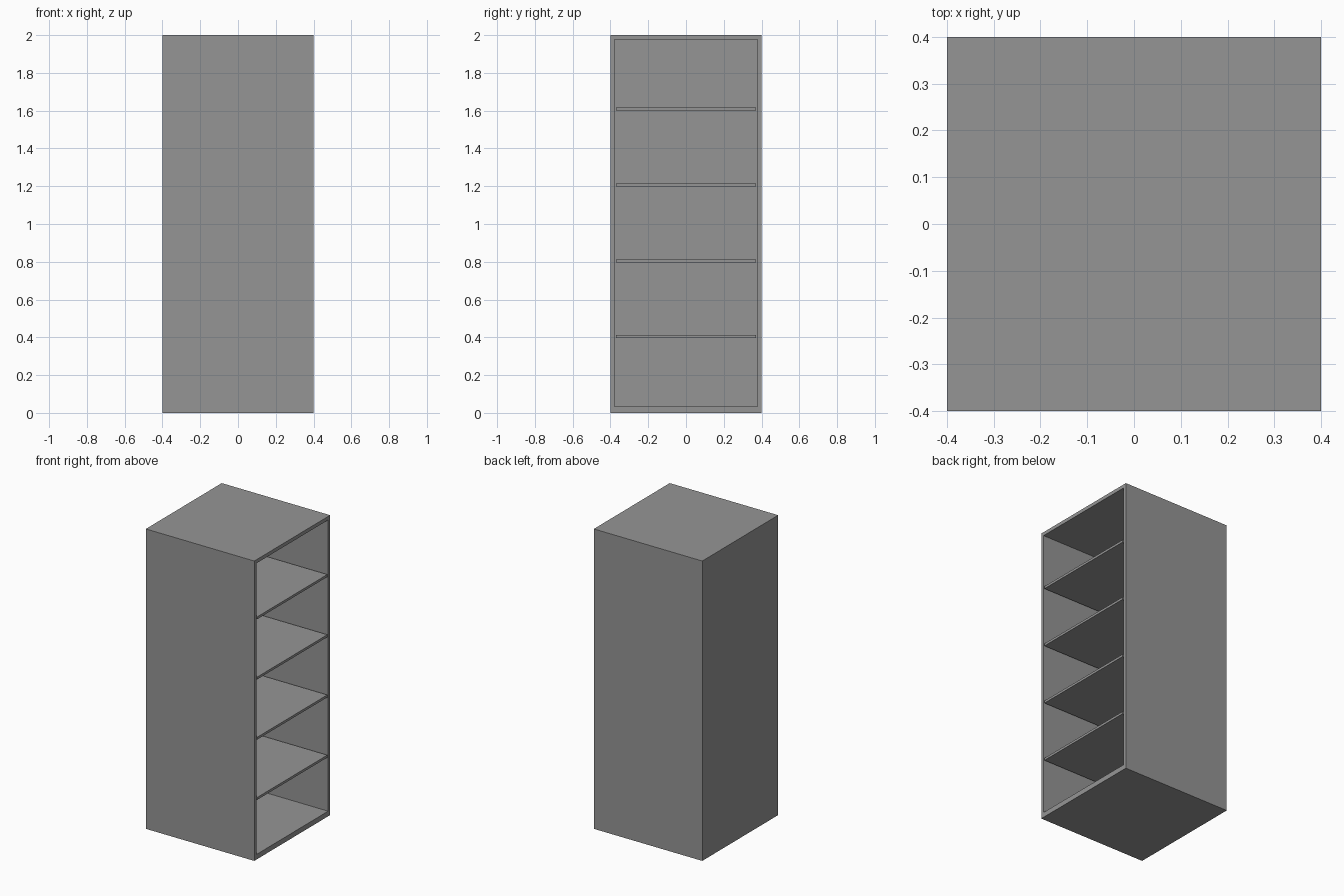
import bpy
import bmesh

cube = bpy.data.objects.get("Cube")
if cube:
    bpy.data.objects.remove(cube, do_unlink=True)

HALF, HEIGHT = 0.4, 2.0
WALL, BASE, TOP = 0.03, 0.034, 0.024
SHELF = 0.016

grey = bpy.data.materials.new("plain grey")
grey.use_nodes = True
colour = (0.3, 0.3, 0.3, 1)
grey.diffuse_color = colour
grey.node_tree.nodes["Principled BSDF"].inputs["Base Color"].default_value = colour


def box(bm, low, high):
    """Add an axis-aligned box between two corners."""
    verts = bmesh.ops.create_cube(bm, size=1)["verts"]
    for v in verts:
        for i in range(3):
            v.co[i] = high[i] if v.co[i] > 0 else low[i]


def finish(bm, name):
    mesh = bpy.data.meshes.new(name)
    bm.to_mesh(mesh)
    bm.free()
    mesh.materials.append(grey)
    obj = bpy.data.objects.new(name, mesh)
    bpy.context.collection.objects.link(obj)
    return obj


# Carcass: a closed box whose +x face is inset and pushed in as one cavity
bm = bmesh.new()
box(bm, (-HALF, -HALF, 0), (HALF, HALF, HEIGHT))
mouth = max(bm.faces, key=lambda f: f.calc_center_median().x)
bmesh.ops.inset_individual(bm, faces=[mouth], thickness=WALL)
for v in mouth.verts:
    v.co.z = BASE if v.co.z < HEIGHT / 2 else HEIGHT - TOP
cavity = bmesh.ops.extrude_discrete_faces(bm, faces=[mouth])["faces"][0]
for v in cavity.verts:
    v.co.x = -HALF + WALL
bmesh.ops.recalc_face_normals(bm, faces=bm.faces)
finish(bm, "cabinet_carcass")

# Four evenly spaced shelves, flush with the open side
for n in range(1, 5):
    z = 0.002 + 0.4015 * n
    bm = bmesh.new()
    box(bm, (-HALF + WALL, -HALF + WALL, z - SHELF / 2),
        (HALF, HALF - WALL, z + SHELF / 2))
    finish(bm, f"shelf_{n}")
